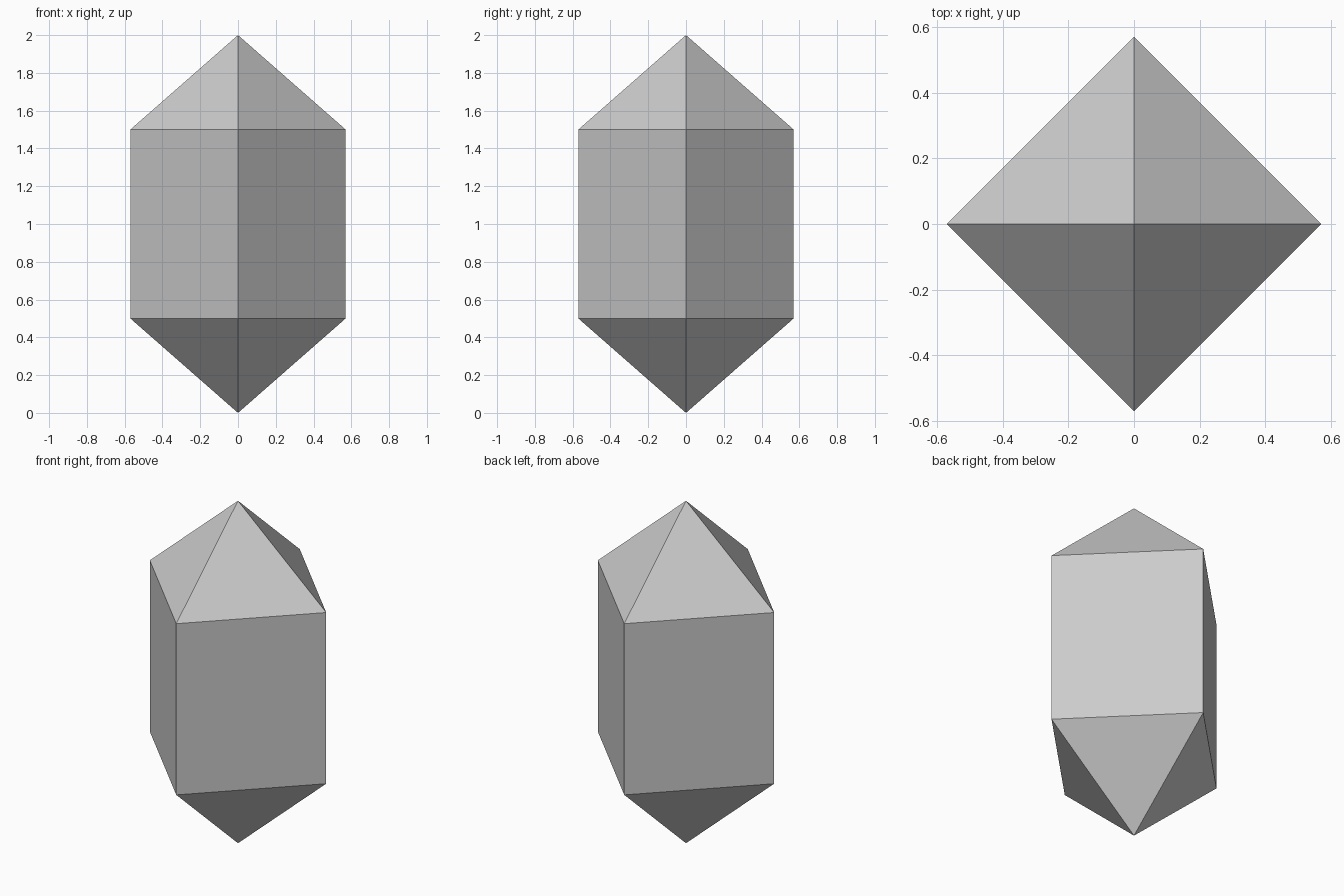
import bpy, bmesh, math

if "Cube" in bpy.data.objects:
    bpy.data.objects.remove(bpy.data.objects["Cube"])

RADIUS = 0.57
SIDES = 4

bm = bmesh.new()


def ring(z):
    return [bm.verts.new((RADIUS * math.cos(2 * math.pi * i / SIDES),
                          RADIUS * math.sin(2 * math.pi * i / SIDES), z))
            for i in range(SIDES)]


# Square prism body with a point at each end
bottom_tip, top_tip = bm.verts.new((0, 0, 0)), bm.verts.new((0, 0, 2))
lower, upper = ring(0.5), ring(1.5)
for i in range(SIDES):
    j = (i + 1) % SIDES
    bm.faces.new((lower[i], lower[j], upper[j], upper[i]))
    bm.faces.new((upper[i], upper[j], top_tip))
    bm.faces.new((lower[j], lower[i], bottom_tip))
bmesh.ops.recalc_face_normals(bm, faces=bm.faces)

mesh = bpy.data.meshes.new("crystal")
bm.to_mesh(mesh)
bm.free()
bpy.context.collection.objects.link(bpy.data.objects.new("crystal", mesh))
